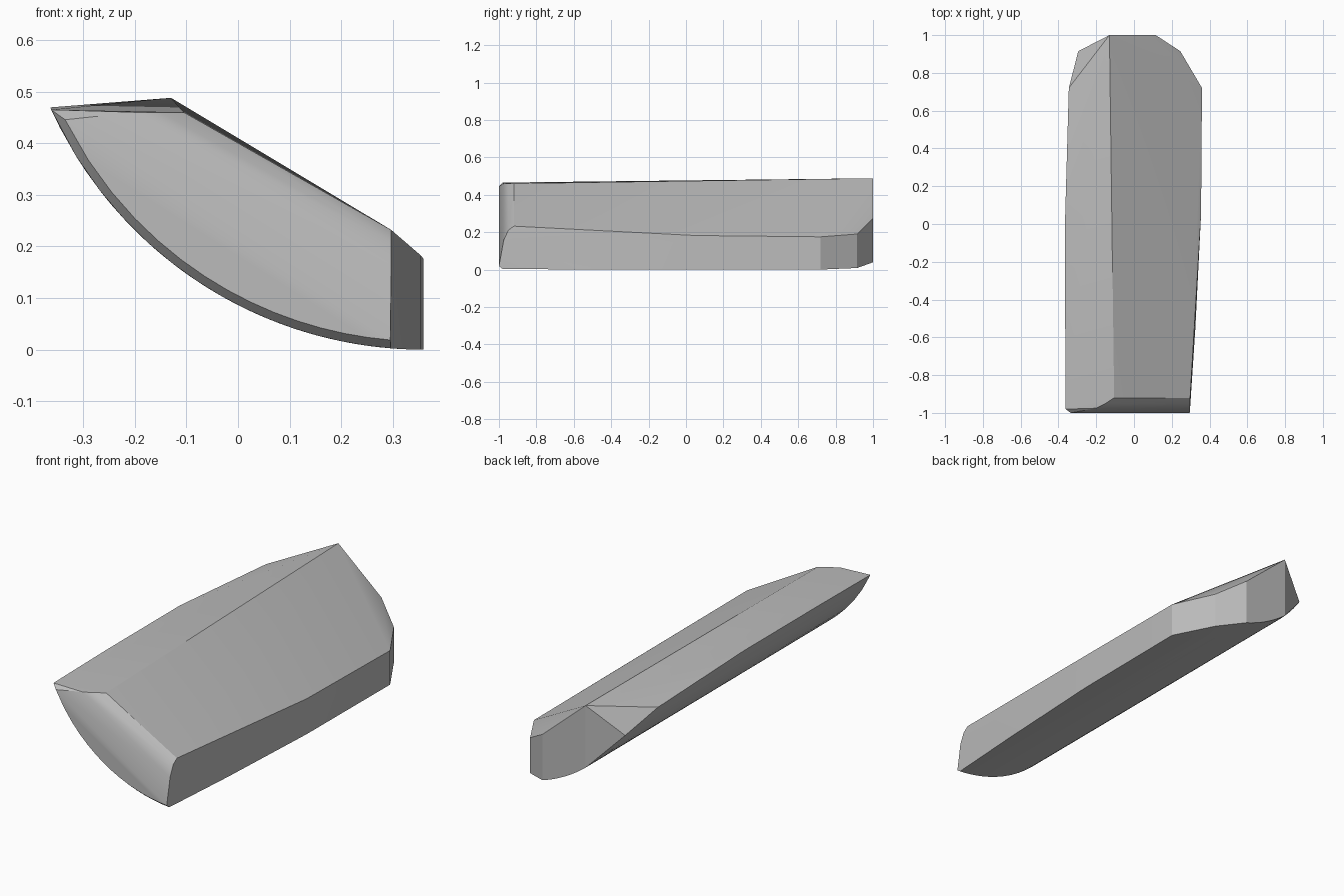
import bpy, bmesh, math

if "Cube" in bpy.data.objects:
    bpy.data.objects.remove(bpy.data.objects["Cube"])

R = 0.793          # radius of the curved underside
CX = 0.36          # x where the underside touches the ground


def arc_z(x, inset=0.0):
    """Height of the underside at x, optionally raised by an inset radius."""
    r = R - inset
    return R - math.sqrt(max(r * r - (x - CX) ** 2, 0.0))


def underside(y, x0, x1, n=14, inset=0.0):
    """Row of points across the curved underside at one length station."""
    return [(x0 + (x1 - x0) * i / n, y, arc_z(x0 + (x1 - x0) * i / n, inset))
            for i in range(n + 1)]


pts = []
# curved underside: y, left edge, right edge
for y, x0, x1 in [(-0.98, -0.362, 0.296), (-0.55, -0.364, 0.325),
                  (0.05, -0.364, 0.355), (0.72, -0.345, 0.36),
                  (0.915, -0.295, 0.245), (1.0, -0.13, 0.115)]:
    pts += underside(y, x0, x1)
# narrowed front edge
pts += underside(-1.0, -0.335, 0.295, inset=0.016)

# rounded nose: y, left x on the top, right z on the side
for y, x, z in [(-0.975, -0.20, 0.155), (-0.95, -0.15, 0.21),
                (-0.92, -0.105, 0.232)]:
    pts += [(x, y, 0.46), (0.297, y, z)]

# top ridge end, right upper edge and chamfered tail corner
pts += [(-0.13, 1.0, 0.488), (0.355, 0.05, 0.182), (0.36, 0.72, 0.175),
        (0.245, 0.915, 0.19), (0.115, 1.0, 0.275)]

# wrap the section rows in one closed skin
bm = bmesh.new()
for p in pts:
    bm.verts.new(p)
res = bmesh.ops.convex_hull(bm, input=bm.verts[:])
loose = [v for v in bm.verts if not v.link_faces]
bmesh.ops.delete(bm, geom=loose, context='VERTS')
bmesh.ops.recalc_face_normals(bm, faces=bm.faces[:])

mesh = bpy.data.meshes.new("curved_slab")
bm.to_mesh(mesh)
bm.free()
slab = bpy.data.objects.new("curved_slab", mesh)
bpy.context.collection.objects.link(slab)

# plain grey surface
grey = bpy.data.materials.new("grey")
grey.diffuse_color = (0.5, 0.5, 0.5, 1.0)
grey.use_nodes = True
grey.node_tree.nodes["Principled BSDF"].inputs["Base Color"].default_value = grey.diffuse_color
mesh.materials.append(grey)

bpy.context.view_layer.objects.active = slab
slab.select_set(True)
bpy.ops.object.shade_smooth_by_angle(angle=math.radians(25))
